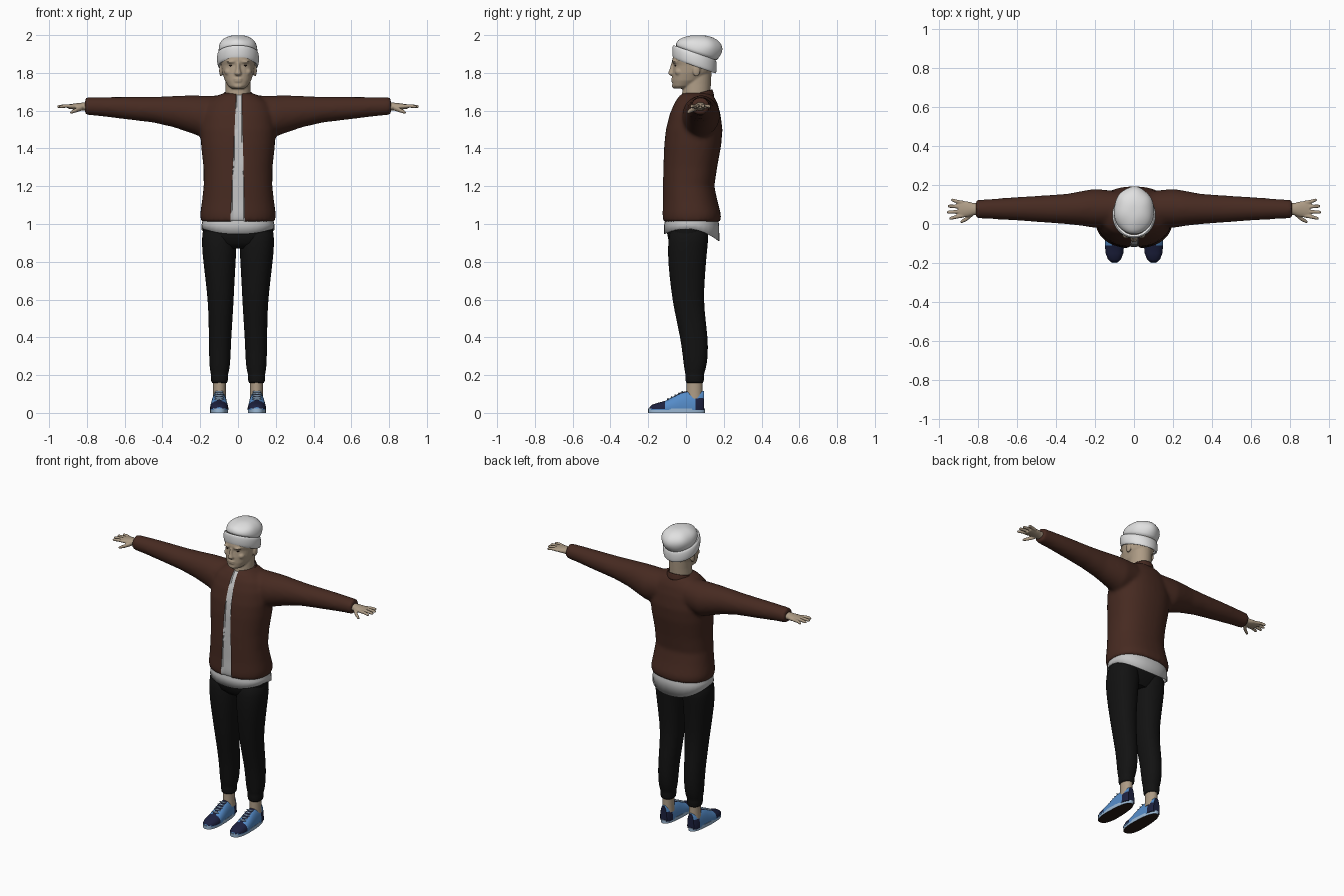
import bpy, bmesh
from math import cos, sin, pi, copysign, radians
from mathutils import Vector, Matrix

cube = bpy.data.objects.get("Cube")
if cube:
    bpy.data.objects.remove(cube)

X, Y, Z = Vector((1, 0, 0)), Vector((0, 1, 0)), Vector((0, 0, 1))
made = []


def material(name, *rgb):
    m = bpy.data.materials.new(name)
    m.use_nodes = True
    m.diffuse_color = (*rgb, 1)
    m.node_tree.nodes["Principled BSDF"].inputs["Base Color"].default_value = (*rgb, 1)
    return m


skin = material("skin", .42, .33, .235)
brown = material("jacket brown", .062, .023, .015)
white = material("hat white", .75, .75, .75)
grey = material("shirt grey", .55, .55, .55)
black = material("trouser black", .006, .006, .006)
blue = material("shoe blue", .09, .26, .58)
navy = material("shoe navy", .012, .015, .05)
pale = material("sole pale blue", .33, .48, .66)
dark = material("dark brown", .02, .01, .008)


def oval(c, u, v, ru, rv, p=2.0, n=32, gap=0.0):
    """Superellipse ring, starting on the -v side, optionally with a gap there."""
    pts = []
    for i in range(n):
        a = -pi / 2 + gap + (2 * pi - 2 * gap) * i / (n - 1 if gap else n)
        f = [copysign(abs(k) ** (2 / p), k) for k in (cos(a), sin(a))]
        pts.append(Vector(c) + u * ru * f[0] + v * rv * f[1])
    return pts


def finish(name, bm, *mats):
    bmesh.ops.recalc_face_normals(bm, faces=bm.faces[:])
    mesh = bpy.data.meshes.new(name)
    bm.to_mesh(mesh)
    bm.free()
    for m in mats:
        mesh.materials.append(m)
    ob = bpy.data.objects.new(name, mesh)
    bpy.context.collection.objects.link(ob)
    made.append(ob)
    return ob


def loft(name, rings, *mats, caps=(True, True), closed=True, sub=0, solid=0):
    bm = bmesh.new()
    rows = [[bm.verts.new(p) for p in r] for r in rings]
    n = len(rows[0])
    for a, b in zip(rows, rows[1:]):
        for i in range(n if closed else n - 1):
            j = (i + 1) % n
            bm.faces.new((a[i], a[j], b[j], b[i]))
    for row, on in ((rows[0], caps[0]), (rows[-1], caps[1])):
        if on and closed:
            bm.faces.new(row)
    ob = finish(name, bm, *mats)
    if solid:
        ob.modifiers.new("thickness", "SOLIDIFY").thickness = solid
    if sub:
        ob.modifiers.new("smooth", "SUBSURF").levels = sub
        ob.modifiers["smooth"].render_levels = sub
    return ob


def ball(name, loc, scale, mat):
    bm = bmesh.new()
    bmesh.ops.create_uvsphere(bm, u_segments=20, v_segments=12, radius=1,
                              matrix=Matrix.LocRotScale(Vector(loc), None, Vector(scale)))
    return finish(name, bm, mat)


def blend(name, parts, voxel, steps, *mats):
    """Fuse overlapping parts into one smooth skin."""
    bm = bmesh.new()
    for ob in parts:
        bm.from_mesh(ob.data)
        made.remove(ob)
        bpy.data.objects.remove(ob)
    ob = finish(name, bm, mats[0])
    mod = ob.modifiers.new("fuse", "REMESH")
    mod.mode, mod.voxel_size = "VOXEL", voxel
    mod = ob.modifiers.new("relax", "SMOOTH")
    mod.factor, mod.iterations = .5, steps
    deps = bpy.context.evaluated_depsgraph_get()
    ob.data = bpy.data.meshes.new_from_object(ob.evaluated_get(deps))
    ob.modifiers.clear()
    ob.data.materials.clear()
    for m in mats:
        ob.data.materials.append(m)
    return ob


def stack(rows, p=2.0):
    """Level rings from height, half width, front and back."""
    return [oval((0, (f + b) / 2, z), X, Y, w, (b - f) / 2, p) for z, w, f, b in rows]


def tilted(cy, zc, slope, ru, rv, gap=0.0):
    return [p + Z * slope * (p.y - cy) for p in oval((0, cy, zc), X, Y, ru, rv, gap=gap)]


# Jacket body and sleeves
parts = [loft("body", stack([
    (1.01, .196, -.122, .183), (1.05, .201, -.126, .186), (1.12, .191, -.123, .167),
    (1.2, .182, -.123, .15), (1.3, .183, -.121, .165), (1.42, .196, -.116, .187),
    (1.5, .2, -.107, .193), (1.58, .19, -.087, .183), (1.64, .165, -.062, .167),
    (1.68, .11, -.035, .145), (1.695, .07, -.01, .12)], 2.3), brown)]
for s in (-1, 1):
    parts.append(loft("sleeve", [oval((s * x, y, z), Y, Z, ry, rz) for x, y, ry, z, rz in (
        (.1, .08, .09, 1.58, .1), (.2, .08, .1, 1.572, .108), (.26, .08, .09, 1.583, .098),
        (.34, .077, .078, 1.595, .083), (.45, .077, .07, 1.605, .068),
        (.6, .078, .06, 1.614, .059), (.72, .077, .052, 1.621, .051),
        (.81, .076, .047, 1.624, .046))], brown))
jacket = blend("jacket", parts, .012, 6, brown, grey)

# Open front of the jacket: cut the strip, colour it as shirt and set it back
bm = bmesh.new()
bm.from_mesh(jacket.data)
edges = [(Vector((-.04, 0, 1.02)), Vector((-.012, 0, 1.64))),
         (Vector((.036, 0, 1.02)), Vector((.021, 0, 1.64)))]
for a, b in edges:
    bmesh.ops.bisect_plane(bm, geom=bm.verts[:] + bm.edges[:] + bm.faces[:], dist=1e-5,
                           plane_co=a, plane_no=(b - a).cross(Y))
for f in bm.faces:
    c = f.calc_center_median()
    lo, hi = [a.lerp(b, (c.z - a.z) / (b.z - a.z)).x for a, b in edges]
    f.material_index = int(lo < c.x < hi and c.y < 0)
for v in bm.verts:
    if v.link_faces and all(f.material_index for f in v.link_faces):
        v.co.y += .008
bm.to_mesh(jacket.data)
bm.free()

# Collars
loft("jacket_collar", [tilted(.048, 1.65, .22, .088, .104, .22), tilted(.048, 1.672, .24, .083, .097, .2),
                       tilted(.05, 1.69, .26, .08, .092, .24)], brown, closed=False, solid=.007, sub=1)
loft("shirt_collar", [tilted(.05, 1.64, .25, .076, .09), tilted(.052, 1.678, .28, .071, .083)],
     grey, caps=(False, False), solid=.005)

# Shirt hem below the jacket
hem = oval((0, .03, 0), X, Y, .194, .147, 2.3)
for p in hem:
    p.z = .975 - 2.1 * p.y ** 2
loft("shirt_hem", [hem, oval((0, .03, 1.0), X, Y, .192, .145, 2.3),
                   oval((0, .03, 1.06), X, Y, .18, .13, 2.3)], grey, caps=(False, True), solid=.004)

# Trousers, ankles and shoes
loft("trouser_seat", stack([(.87, .1, -.06, .08), (.9, .17, -.09, .1), (.95, .187, -.1, .12),
                            (1.03, .18, -.09, .12)], 2.3), black)
for s, side in ((-1, "right"), (1, "left")):
    loft(side + "_trouser_leg", [oval((s * cx, cy, z), X, Y, rx, ry, 2.2) for z, cx, rx, cy, ry in (
        (1.0, .1, .09, .02, .105), (.9, .1, .093, .01, .106), (.8, .098, .086, .005, .101),
        (.65, .093, .072, .008, .087), (.55, .091, .066, .016, .08), (.4, .095, .059, .043, .073),
        (.3, .096, .057, .05, .067), (.23, .097, .053, .048, .057), (.208, .098, .045, .046, .049),
        (.195, .098, .047, .046, .051), (.16, .098, .044, .046, .048), (.157, .098, .035, .046, .04))],
        black, sub=1)
    loft(side + "_ankle", [oval((s * .098, .045, z), X, Y, r, r * 1.25)
                           for z, r in ((.07, .036), (.11, .034), (.18, .034))], skin)
    outline = oval((s * .1, -.05, 0), X, Y, .052, .15, 2.5, 40)
    for p in outline:
        p.x -= (p.x - s * .1) * .2 * (p.y + .2) / .3
    sole = loft(side + "_shoe_sole", [outline, [p + Z * .022 for p in outline]], pale, dark)
    for f in sole.data.polygons:
        f.material_index = int(f.normal.z < -.5)
    rings = []
    for y, w, top in ((-.194, .016, .03), (-.182, .033, .042), (-.15, .045, .053), (-.11, .049, .064),
                      (-.07, .047, .085), (-.03, .044, .107), (.01, .041, .117), (.05, .039, .113),
                      (.08, .035, .118), (.094, .024, .115)):
        ring = oval((s * .1, y, .02), X, Z, w, top - .02, 2.3)
        for p in ring:
            p.z = max(p.z, .015)
        rings.append(ring)
    upper = loft(side + "_shoe_upper", rings, blue, navy)
    for f in upper.data.polygons:
        c = f.center
        toe = c.y < -.1 and c.z > .022
        heel = c.y > .06 and c.z < .075
        tongue = -.1 < c.y < 0 and abs(c.x - s * .1) < .016
        f.material_index = int(toe or heel or tongue)
    for i in range(5):
        y, z = -.095 + i * .019, .073 + i * .0095
        ball(side + "_shoe_lace", (s * .1, y, z), (.025, .005, .006), pale)

# Hands
for s, side in ((-1, "right"), (1, "left")):
    parts = [loft("palm", [oval((s * x, .076, 1.622), Y, Z, ry, rz) for x, ry, rz in (
        (.77, .03, .026), (.82, .031, .021), (.85, .039, .018), (.88, .042, .014),
        (.9, .038, .011))], skin)]
    for k, tip in ((-.033, .945), (-.011, .957), (.011, .953), (.033, .936)):
        parts.append(loft("finger", [oval((s * x, .076 + k * spread, 1.622 + rise), Y, Z, r, r)
                                     for x, spread, rise, r in ((.87, 1, 0, .0095), (.91, 1.2, .003, .0095),
                                                                (tip - .008, 1.4, 0, .0085), (tip, 1.42, -.001, .005))], skin))
    parts.append(loft("thumb", [oval((s * x, y, z), Y, Z, r, r) for x, y, z, r in (
        (.825, .055, 1.615, .014), (.855, .028, 1.603, .012), (.88, .014, 1.593, .009),
        (.889, .01, 1.59, .005))], skin))
    blend(side + "_hand", parts, .004, 2, skin)

# Head with neck and face
parts = [
    loft("skull", stack([(1.717, .034, -.06, 0), (1.73, .052, -.071, .04), (1.76, .07, -.073, .09),
                         (1.8, .083, -.071, .13), (1.84, .089, -.066, .152), (1.865, .092, -.074, .158),
                         (1.92, .09, -.06, .15), (1.95, .06, -.03, .12)], 2.2), skin),
    loft("neck", stack([(1.6, .08, -.03, .14), (1.68, .068, -.022, .128), (1.74, .066, -.015, .132),
                        (1.8, .066, 0, .135)]), skin),
    loft("nose", stack([(1.785, .013, -.084, -.05), (1.796, .019, -.096, -.05), (1.82, .012, -.087, -.05),
                        (1.855, .01, -.077, -.05)]), skin),
    ball("upper_lip", (0, -.068, 1.768), (.025, .012, .006), skin),
    ball("lower_lip", (0, -.067, 1.756), (.022, .012, .006), skin),
    ball("chin", (0, -.06, 1.731), (.026, .015, .014), skin)]
for s in (-1, 1):
    parts.append(ball("brow", (s * .034, -.059, 1.859), (.027, .016, .008), skin))
    parts.append(ball("cheek", (s * .05, -.035, 1.805), (.022, .024, .02), skin))
    parts.append(ball("ear", (s * .09, .055, 1.812), (.01, .02, .032), skin))
    ball("left_eye" if s > 0 else "right_eye", (s * .034, -.052, 1.839), (.014, .009, .006), dark)
blend("head", parts, .005, 3, skin)

# Knitted hat: folded band, then a slouching crown with soft folds
loft("hat_band", [tilted(.045, z, -.35, rx, ry) for z, rx, ry in (
    (1.84, .094, .102), (1.833, .104, .112), (1.845, .11, .117), (1.875, .113, .119),
    (1.9, .11, .117), (1.91, .104, .112), (1.905, .09, .1))], white, caps=(False, False), sub=1)
rings = [tilted(*row) for row in (
    (.05, 1.89, -.35, .1, .107), (.06, 1.918, -.33, .104, .114), (.076, 1.943, -.27, .103, .118),
    (.086, 1.966, -.18, .092, .106), (.085, 1.986, -.1, .069, .08), (.08, 1.997, -.05, .04, .045),
    (.077, 1.999, 0, .012, .014))]
for ring in rings[2:5]:
    mid = sum(ring, Vector()) / len(ring)
    for i, p in enumerate(ring):
        fold = .022 * cos(6 * pi * i / len(ring) * 2 + .6)
        p += (p - mid) * fold
loft("hat_crown", rings, white, sub=1)

# Smooth shading with crisp edges
bpy.ops.object.select_all(action="DESELECT")
for ob in made:
    ob.select_set(True)
bpy.context.view_layer.objects.active = made[0]
bpy.ops.object.shade_smooth_by_angle(angle=radians(45))
